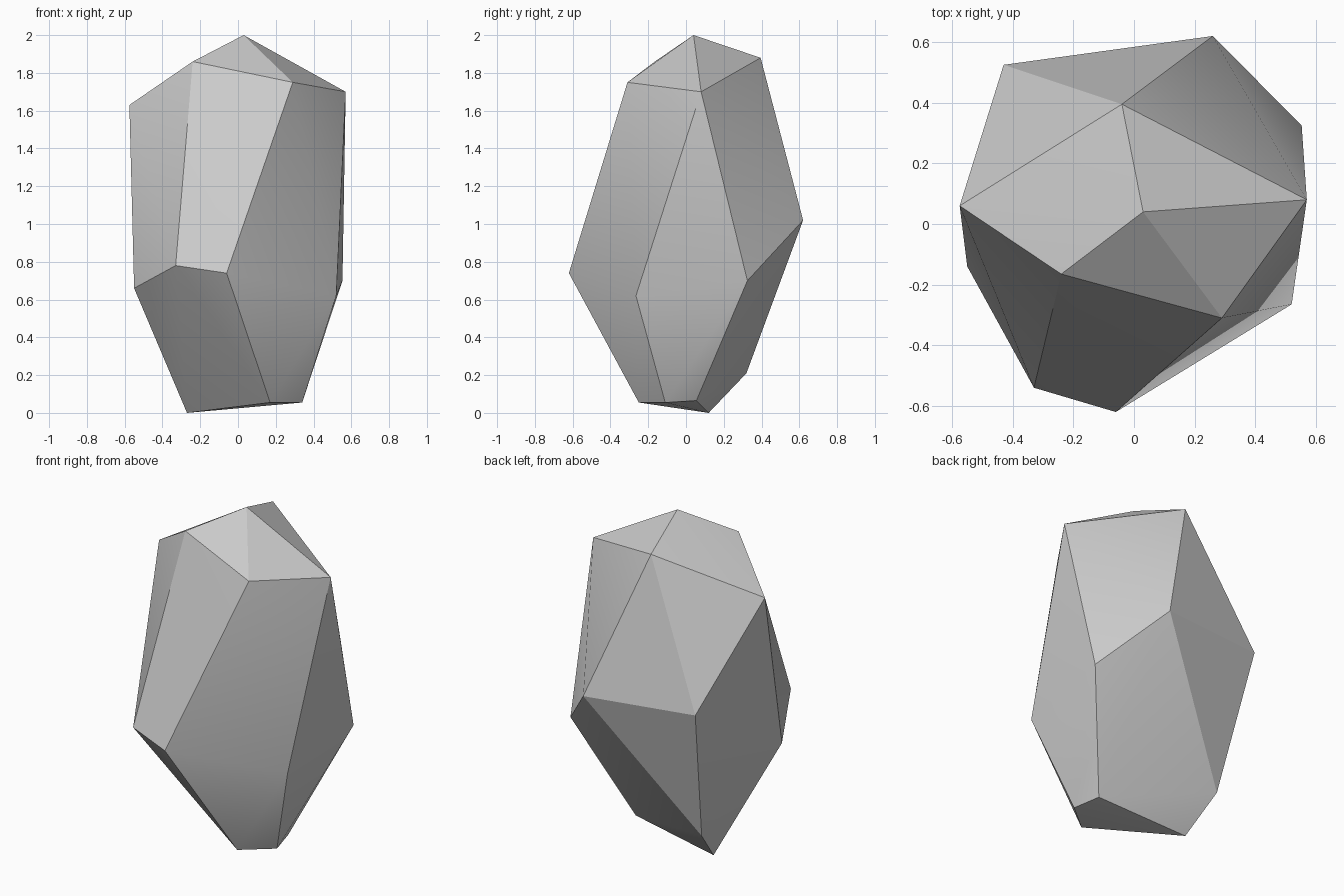
import bpy, bmesh, math

if "Cube" in bpy.data.objects:
    bpy.data.objects.remove(bpy.data.objects["Cube"])

# corner points of the faceted rock, grouped by height
crown = [(0.03, 0.04, 2.0), (-0.04, 0.395, 1.88), (-0.24, -0.165, 1.86),
         (0.29, -0.31, 1.75), (0.57, 0.08, 1.70), (-0.575, 0.06, 1.63)]
waist = [(-0.43, 0.525, 1.05), (0.26, 0.62, 1.02), (0.553, 0.325, 0.70),
         (0.52, -0.265, 0.62), (-0.06, -0.62, 0.74), (-0.33, -0.54, 0.78),
         (-0.55, -0.14, 0.66)]
foot = [(-0.33, 0.32, 0.21), (0.30, 0.055, 0.065), (0.34, -0.11, 0.055),
        (0.17, -0.25, 0.055), (-0.27, 0.12, 0.0)]

# rock: convex hull around the corners
bm = bmesh.new()
for p in crown + waist + foot:
    bm.verts.new(p)
bmesh.ops.convex_hull(bm, input=bm.verts[:])
bmesh.ops.recalc_face_normals(bm, faces=bm.faces[:])
mesh = bpy.data.meshes.new("faceted_rock")
bm.to_mesh(mesh)
bm.free()
rock = bpy.data.objects.new("faceted_rock", mesh)
bpy.context.collection.objects.link(rock)

# keep the broad facets soft inside and sharp at their edges
bpy.context.view_layer.objects.active = rock
rock.select_set(True)
bpy.ops.object.shade_smooth_by_angle(angle=math.radians(25))
